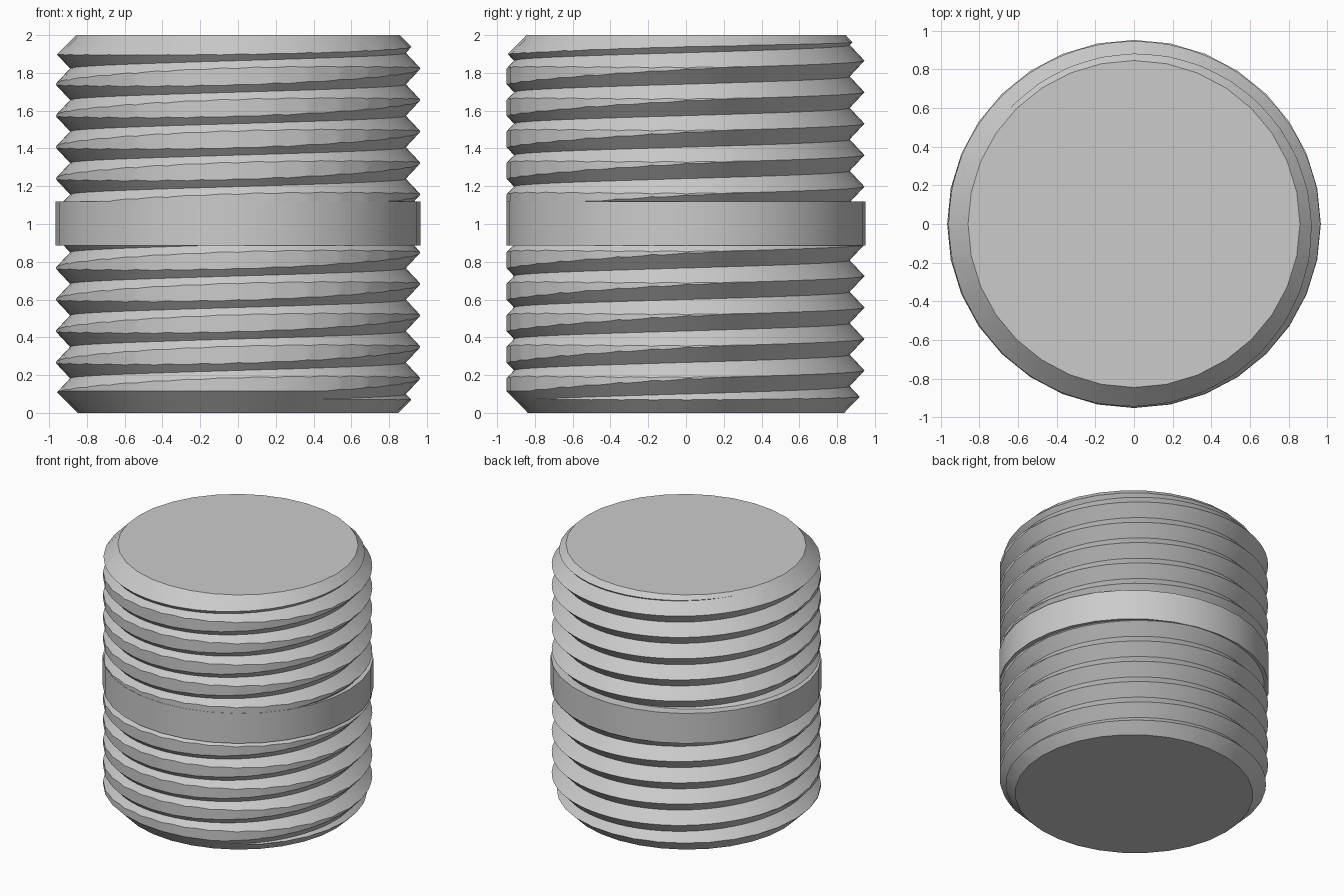
import bpy, bmesh
from math import pi, sin, cos

if "Cube" in bpy.data.objects:
    bpy.data.objects.remove(bpy.data.objects["Cube"], do_unlink=True)

PITCH = 1 / 6
STEPS = 64           # thread segments per turn
ROOT, CREST = 0.889, 0.967
OFFSET_Y = -0.022    # thread axis sits slightly forward of the blank

steel = bpy.data.materials.new("grey_steel")
steel.use_nodes = True
steel.diffuse_color = (0.6, 0.6, 0.6, 1)
steel.node_tree.nodes["Principled BSDF"].inputs["Base Color"].default_value = (0.6, 0.6, 0.6, 1)


def finish(bm, name):
    bmesh.ops.recalc_face_normals(bm, faces=bm.faces)
    mesh = bpy.data.meshes.new(name)
    bm.to_mesh(mesh)
    bm.free()
    mesh.materials.append(steel)
    obj = bpy.data.objects.new(name, mesh)
    bpy.context.collection.objects.link(obj)
    return obj


def activate(obj):
    bpy.ops.object.select_all(action="DESELECT")
    obj.select_set(True)
    bpy.context.view_layer.objects.active = obj


def turned(name, profile, sides=32):
    """Closed turned solid from (radius, z) points, slightly narrower in y."""
    bm = bmesh.new()
    rings = [[bm.verts.new((r * cos(2 * pi * i / sides), 0.985 * r * sin(2 * pi * i / sides), z))
              for i in range(sides)] for r, z in profile]
    for a, b in zip(rings, rings[1:]):
        for i in range(sides):
            j = (i + 1) % sides
            bm.faces.new((a[i], a[j], b[j], b[i]))
    bm.faces.new(rings[0])
    bm.faces.new(rings[-1])
    return finish(bm, name)


def threaded(name, start, turns, blank):
    """V-thread helix trimmed to the shape of a blank."""
    bm = bmesh.new()
    root, crest = [], []
    for i in range(STEPS * turns + 1):
        a = 2 * pi * i / STEPS
        z = start + PITCH * i / STEPS
        for row, r, dz in ((root, ROOT, -PITCH / 2), (crest, CREST, 0)):
            row.append(bm.verts.new((r * cos(a), r * sin(a) + OFFSET_Y, z + dz)))
    # the root of each next turn is shared, so flanks join into one skin
    for i in range(STEPS):
        n = len(crest) + i
        a = 2 * pi * n / STEPS
        if n >= len(root):
            z = start + PITCH * n / STEPS - PITCH / 2
            root.append(bm.verts.new((ROOT * cos(a), ROOT * sin(a) + OFFSET_Y, z)))
    for i in range(STEPS * turns):
        bm.faces.new((root[i], root[i + 1], crest[i + 1], crest[i]))
        bm.faces.new((crest[i], crest[i + 1], root[i + 1 + STEPS], root[i + STEPS]))
    bmesh.ops.holes_fill(bm, edges=[e for e in bm.edges if e.is_boundary], sides=0)
    bmesh.ops.triangulate(bm, faces=bm.faces)
    obj = finish(bm, name)
    trim = obj.modifiers.new("trim", "BOOLEAN")
    trim.operation = "INTERSECT"
    trim.solver = "EXACT"
    trim.object = blank
    activate(obj)
    bpy.ops.object.modifier_apply(modifier="trim")
    bpy.data.objects.remove(blank, do_unlink=True)
    return obj


# Lower and upper threaded halves, each with a chamfered end
lower = threaded("lower_thread", 0.183 - 3 * PITCH, 10,
                 turned("lower_blank", [(0.85, 0), (0.964, 0.115), (0.964, 1)]))
upper = threaded("upper_thread", 1.823 - 8 * PITCH, 12,
                 turned("upper_blank", [(0.964, 1), (0.964, 1.893), (0.858, 2)]))

# Plain band round the middle
band = turned("middle_band", [(0.966, 0.885), (0.966, 1.12)])

for part in (lower, upper, band):
    activate(part)
    bpy.ops.object.shade_smooth_by_angle(angle=pi / 6)
